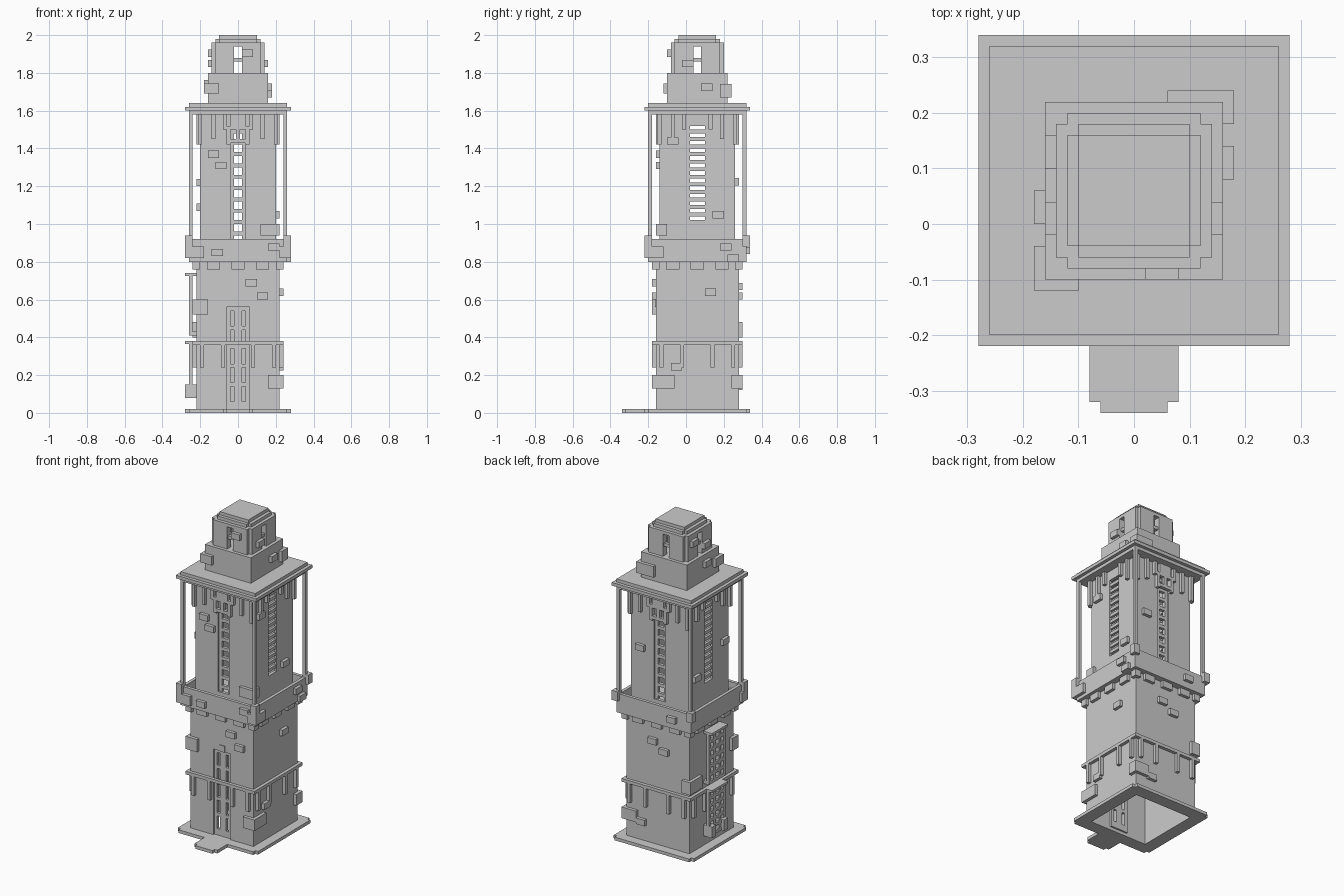
import bpy, bmesh

CY = 0.06  # tower axis sits slightly behind the origin because of the doorstep
SIDES = ("front", "right", "back", "left")


def build(name, boxes):
    """One object from a list of boxes (x0, x1, y0, y1, z0, z1), y measured from the tower axis."""
    bm = bmesh.new()
    for x0, x1, y0, y1, z0, z1 in boxes:
        vs = bmesh.ops.create_cube(bm, size=1)["verts"]
        for v in vs:
            v.co.x = x0 if v.co.x < 0 else x1
            v.co.y = CY + (y0 if v.co.y < 0 else y1)
            v.co.z = z0 if v.co.z < 0 else z1
    me = bpy.data.meshes.new(name)
    bm.to_mesh(me)
    bm.free()
    ob = bpy.data.objects.new(name, me)
    bpy.context.collection.objects.link(ob)
    return ob


def on(side, u0, u1, d0, d1, z0, z1):
    """Box on a tower side: u runs along x or y, d is the distance out from the axis."""
    return {"front": (u0, u1, -d1, -d0, z0, z1), "back": (u0, u1, d0, d1, z0, z1),
            "right": (d0, d1, u0, u1, z0, z1), "left": (-d1, -d0, u0, u1, z0, z1)}[side]


def sq(h, z0, z1):
    return (-h, h, -h, h, z0, z1)


def wall(side, h, z0, z1, t=0.02, win=None, w=None):
    """Wall panel with an optional window (half width, bottom, top)."""
    w = w or (h if side in ("front", "back") else h - t)
    if not win:
        return [on(side, -w, w, h - t, h, z0, z1)]
    a, b, c = win
    out = [on(side, -w, -a, h - t, h, z0, z1), on(side, a, w, h - t, h, z0, z1)]
    if b > z0:
        out.append(on(side, -a, a, h - t, h, z0, b))
    if c < z1:
        out.append(on(side, -a, a, h - t, h, c, z1))
    return out


# Base plate and doorstep
build("base_plate", [on(s, -0.26, 0.26, 0.20, 0.28, 0, 0.02) for s in SIDES])
build("doorstep", [(-0.08, 0.08, -0.38, -0.28, 0, 0.02), (-0.06, 0.06, -0.40, -0.38, 0, 0.02)])

# Lower shaft with a recessed lattice door
b = []
for s in SIDES:
    b += wall(s, 0.22, 0.02, 0.80, win=(0.06, 0.02, 0.56) if s == "front" else None)
build("lower_shaft", b)
b = [on("front", u0, u1, 0.19, 0.21, 0.02, 0.56) for u0, u1 in ((-0.06, -0.04), (-0.02, 0.02), (0.04, 0.06))]
for u in (-0.04, 0.02):
    b.append(on("front", u, u + 0.02, 0.19, 0.21, 0.02, 0.06))
    b += [on("front", u, u + 0.02, 0.19, 0.21, 0.14 + 0.1 * i, 0.16 + 0.1 * i) for i in range(5)]
build("door_lattice", b)
build("door_keystone", [on("front", -0.02, 0.02, 0.22, 0.224, 0.56, 0.60)])

# Trim belt with hanging strips
b = []
for s in SIDES:
    w = 0.24 if s in ("front", "back") else 0.22
    b.append(on(s, -w, w, 0.22, 0.24, 0.36, 0.38))
    for u in (-0.19, -0.08, 0.08, 0.19):
        b.append(on(s, u - 0.01, u + 0.01, 0.22, 0.24, 0.24, 0.36))
build("belt_trim", b)

# Hanging lattice frames on the left side
for name, z0, z1 in (("lower_left_frame", 0.08, 0.38), ("upper_left_frame", 0.41, 0.74)):
    b = [on("left", u - 0.01, u + 0.01, 0.24, 0.26, z0, z1) for u in (-0.07, -0.025, 0.025, 0.07)]
    n = 7
    b += [on("left", -0.06, 0.06, 0.24, 0.26, z, z + 0.018)
          for z in (z0 + (z1 - z0 - 0.02) * i / (n - 1) for i in range(n))]
    b.append(on("left", -0.08, 0.08, 0.22, 0.28, z1 - 0.015, z1))
    b.append(on("left", -0.08, 0.08, 0.22, 0.26, z0, z0 + 0.02))
    build(name, b)
build("left_frame_feet", [on("left", u - 0.02, u + 0.02, 0.22, 0.28, 0.08, 0.15) for u in (-0.06, 0.06)])

# Corbels under the balcony
b = [on(s, u - 0.035, u + 0.035, 0.22, 0.24, 0.76, 0.80) for s in SIDES for u in (-0.13, 0, 0.13)]
b += [(x - 0.02, x + 0.02, y - 0.02, y + 0.02, 0.76, 0.80) for x in (-0.22, 0.22) for y in (-0.22, 0.22)]
build("corbels", b)

# Balcony with parapet, corner caps and thin posts
b = []
for s in SIDES:
    b += wall(s, 0.26, 0.80, 0.92)
build("parapet", b)
build("balcony_floor", [sq(0.24, 0.80, 0.86)])
corners = [(x, y) for x in (-1, 1) for y in (-1, 1)]
build("parapet_corners", [(x * .26 - .02, x * .26 + .02, y * .26 - .02, y * .26 + .02, 0.88, 0.94) for x, y in corners])
build("posts", [(x * .25 - .01, x * .25 + .01, y * .25 - .01, y * .25 + .01, 0.92, 1.58) for x, y in corners])

# Upper shaft with slatted windows
b, slats = [], []
for s in SIDES:
    tall = s in ("front", "back")
    z0 = 0.92 if tall else 1.02
    b += wall(s, 0.20, 0.86, 1.60, win=(0.04, z0, 1.52))
    if tall:
        slats += [on(s, u, u + 0.02, 0.17, 0.19, z0, 1.52) for u in (-0.04, 0.02)]
        slats += [on(s, -0.02, 0.02, 0.17, 0.19, z0 + 0.02 + 0.06 * i, z0 + 0.04 + 0.06 * i) for i in range(10)]
    else:
        slats += [on(s, -0.04, 0.04, 0.18, 0.195, z0 + 0.02 + 0.04 * i, z0 + 0.04 + 0.04 * i) for i in range(12)]
build("upper_shaft", b)
build("window_slats", slats)
b = []
for s in ("front", "back"):
    b += [on(s, u, u + 0.02, 0.20, 0.22, 1.42, 1.52) for u in (-0.06, 0.04)]
    b += [on(s, -0.04, 0.04, 0.20, 0.22, z, z + 0.02) for z in (1.43, 1.50)]
    b.append(on(s, -0.01, 0.01, 0.20, 0.22, 1.45, 1.50))
    b.append(on(s, -0.04, 0.04, 0.20, 0.22, 1.52, 1.58))
build("window_hoods", b)

# Cornice with hanging strips
build("cornice", [sq(0.26, 1.58, 1.60), sq(0.28, 1.60, 1.62), sq(0.26, 1.62, 1.64)])
b = []
for s in SIDES:
    for u, z in ((0.07, 1.50), (0.13, 1.45), (0.20, 1.42)):
        b += [on(s, k * u - 0.01, k * u + 0.01, 0.20, 0.22, z, 1.58) for k in (-1, 1)]
build("cornice_strips", b)

# Crown: solid tier, open lantern, stepped cap
build("crown_tier", [sq(0.16, 1.64, 1.80)])
b, bars = [], []
for s in SIDES:
    b += wall(s, 0.14, 1.80, 1.96, t=0.04, win=(0.02, 1.80, 1.94), w=0.12)
    bars.append(on(s, -0.02, 0.02, 0.11, 0.13, 1.86, 1.88))
b.append(sq(0.10, 1.94, 1.96))
build("lantern", b)
build("lantern_bars", bars)
build("cap", [(-0.12, 0.12, -0.10, 0.10, 1.96, 1.98), (-0.10, 0.10, -0.12, 0.12, 1.96, 1.98), sq(0.10, 1.98, 2.0)])

# Protruding flat stones: side, u0, z0, wall distance
stones = [("front", -0.16, 1.35, 0.20), ("front", -0.12, 1.29, 0.20), ("front", -0.14, 0.83, 0.26),
          ("front", 0.16, 0.86, 0.26), ("front", 0.04, 0.67, 0.22), ("front", 0.10, 0.60, 0.22),
          ("right", -0.16, 1.42, 0.20), ("right", 0.08, 1.03, 0.20), ("right", 0.12, 0.86, 0.26),
          ("right", 0.16, 0.80, 0.26), ("right", 0.04, 0.62, 0.22), ("right", -0.14, 0.225, 0.22),
          ("back", 0.10, 1.205, 0.20), ("back", 0.00, 0.65, 0.22), ("back", -0.08, 0.60, 0.22),
          ("back", 0.08, 0.12, 0.22), ("back", -0.16, 0.84, 0.26), ("left", -0.18, 1.20, 0.20),
          ("left", 0.10, 1.07, 0.20), ("left", -0.06, 1.725, 0.16), ("right", 0.02, 1.705, 0.16),
          ("front", 0.02, 1.885, 0.14), ("right", -0.08, 1.83, 0.14), ("left", 0.04, 1.885, 0.14),
          ("left", -0.08, 1.83, 0.14)]
build("flat_stones", [on(s, u, u + 0.06, d, d + 0.02, z, z + 0.038) for s, u, z, d in stones])

# Stones wrapping a corner: x sign, y sign, outer distance, x length, y length, z range
quoins = [(1, -1, 0.22, 0.10, 0.06, 0.94, 1.0), (-1, -1, 0.28, 0.10, 0.06, 0.82, 0.88),
          (1, -1, 0.28, 0.06, 0.10, 0.82, 0.88), (-1, -1, 0.24, 0.08, 0.06, 0.52, 0.60),
          (1, -1, 0.24, 0.08, 0.12, 0.13, 0.20), (1, 1, 0.24, 0.10, 0.06, 0.13, 0.20),
          (-1, 1, 0.24, 0.06, 0.12, 0.40, 0.48), (1, 1, 0.18, 0.12, 0.06, 1.67, 1.74),
          (-1, -1, 0.18, 0.08, 0.08, 1.69, 1.745)]
build("corner_stones", [(*sorted((sx * d, sx * (d - lx))), *sorted((sy * d, sy * (d - ly))), z0, z1)
                        for sx, sy, d, lx, ly, z0, z1 in quoins])
